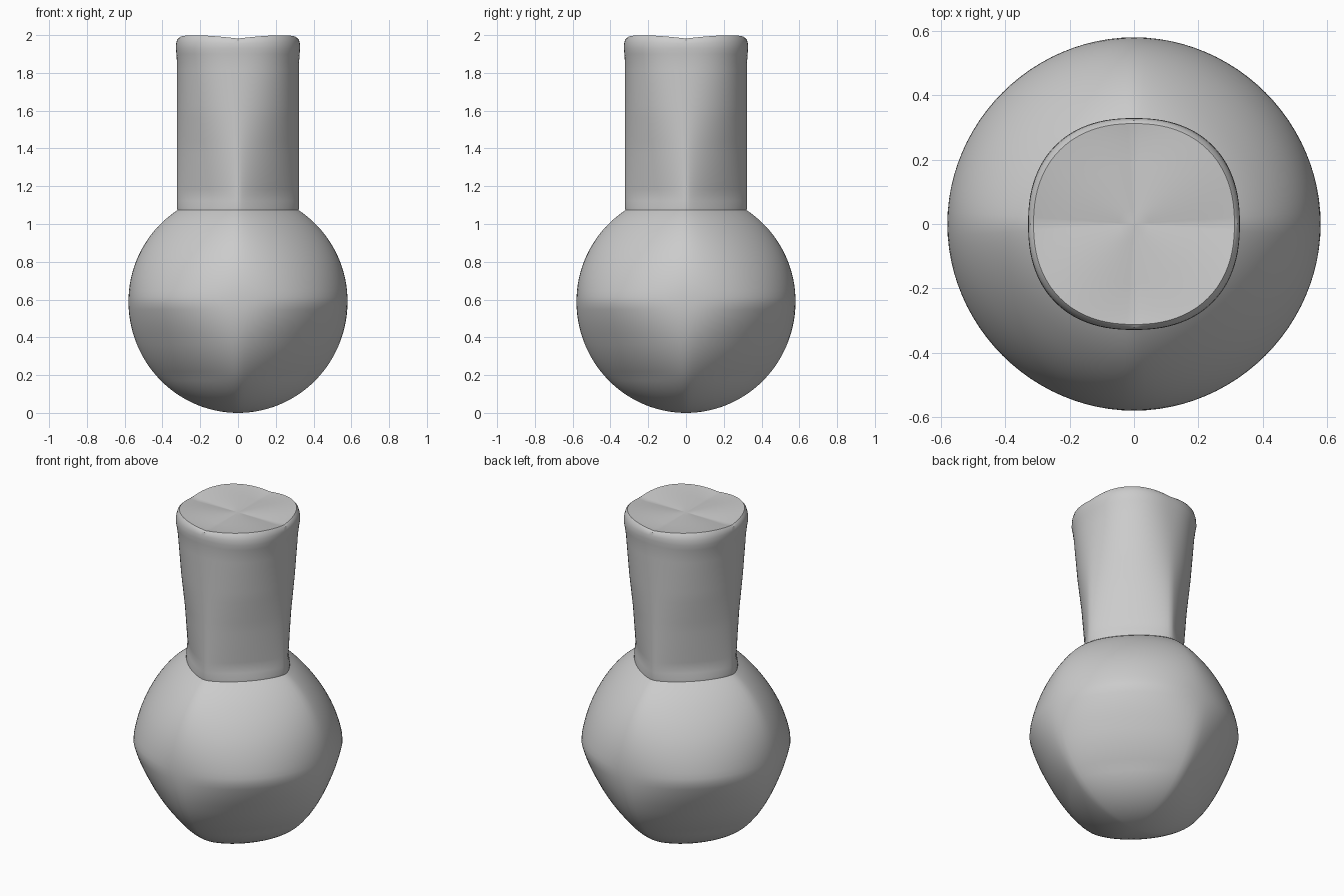
import bpy, bmesh
from math import sin, cos, pi, sqrt, log2

if "Cube" in bpy.data.objects:
    bpy.data.objects.remove(bpy.data.objects["Cube"])

SEG = 96          # points around each cross-section
C, R = 0.59, 0.58  # centre height and radius of the round body

# height, ratio of diagonal radius to axis radius
SQUARENESS = [(0.0, 0.90), (0.2, 0.86), (0.4, 0.92), (0.59, 1.0), (0.8, 0.95),
              (0.95, 0.91), (1.05, 0.89), (1.15, 0.84), (1.4, 0.90),
              (1.6, 0.97), (1.8, 1.02), (1.93, 1.05), (2.0, 1.04)]


def ratio(z):
    for (a, fa), (b, fb) in zip(SQUARENESS, SQUARENESS[1:]):
        if z <= b:
            t = max(0, (z - a) / (b - a))
            return fa + (fb - fa) * t
    return SQUARENESS[-1][1]


def section(r, z, f, lift=0.0):
    """Superellipse ring whose diagonals are pulled in or pushed out."""
    n = 1 / (0.5 - log2(f))
    ring = []
    for i in range(SEG):
        a = 2 * pi * i / SEG
        k = r / (abs(cos(a)) ** n + abs(sin(a)) ** n) ** (1 / n)
        ring.append((k * cos(a), k * sin(a), z + lift * abs(sin(2 * a))))
    return ring


def loft(name, rings, start, end):
    bm = bmesh.new()
    loops = [[bm.verts.new(p) for p in ring] for ring in rings]
    for lo, hi in zip(loops, loops[1:]):
        for i in range(SEG):
            j = (i + 1) % SEG
            bm.faces.new((lo[i], lo[j], hi[j], hi[i]))
    # close both ends with fans
    for loop, tip, flip in ((loops[0], start, True), (loops[-1], end, False)):
        v = bm.verts.new(tip)
        for i in range(SEG):
            tri = (loop[i], loop[(i + 1) % SEG], v)
            bm.faces.new(tri[::-1] if flip else tri)
    me = bpy.data.meshes.new(name)
    bm.to_mesh(me)
    bm.free()
    ob = bpy.data.objects.new(name, me)
    bpy.context.collection.objects.link(ob)
    bpy.context.view_layer.objects.active = ob
    ob.select_set(True)
    bpy.ops.object.shade_smooth_by_angle(angle=0.6)
    ob.select_set(False)


rings = []
# round body, from the base up to the neck
last = 0.855 * pi - 0.02
for i in range(1, 49):
    a = last * i / 48
    z = C - R * cos(a)
    if z > 1.08:
        break
    rings.append(section(R * sin(a), z, ratio(z)))
# neck, with a slightly flared and rounded rim
for i in range(25):
    z = 1.09 + 0.76 * i / 24
    rings.append(section(0.323, z, ratio(z)))
for r, z, lift in ((0.326, 1.90, 0), (0.329, 1.93, 0), (0.328, 1.955, 0.005),
                   (0.322, 1.975, 0.01), (0.312, 1.982, 0.017)):
    rings.append(section(r, z, ratio(z), lift))
# top cap, with shallow valleys along both axes
for k in (0.85, 0.6, 0.35, 0.15):
    rings.append(section(0.312 * k, 1.975, 1.03, 0.022 * k))

loft("vessel_body", rings, (0, 0, C - R), (0, 0, 1.975))
ob = bpy.data.objects["vessel_body"]
# stand the base on the ground
for v in ob.data.vertices:
    if v.co.z < C:
        v.co.z = C - (C - v.co.z) * C / R
